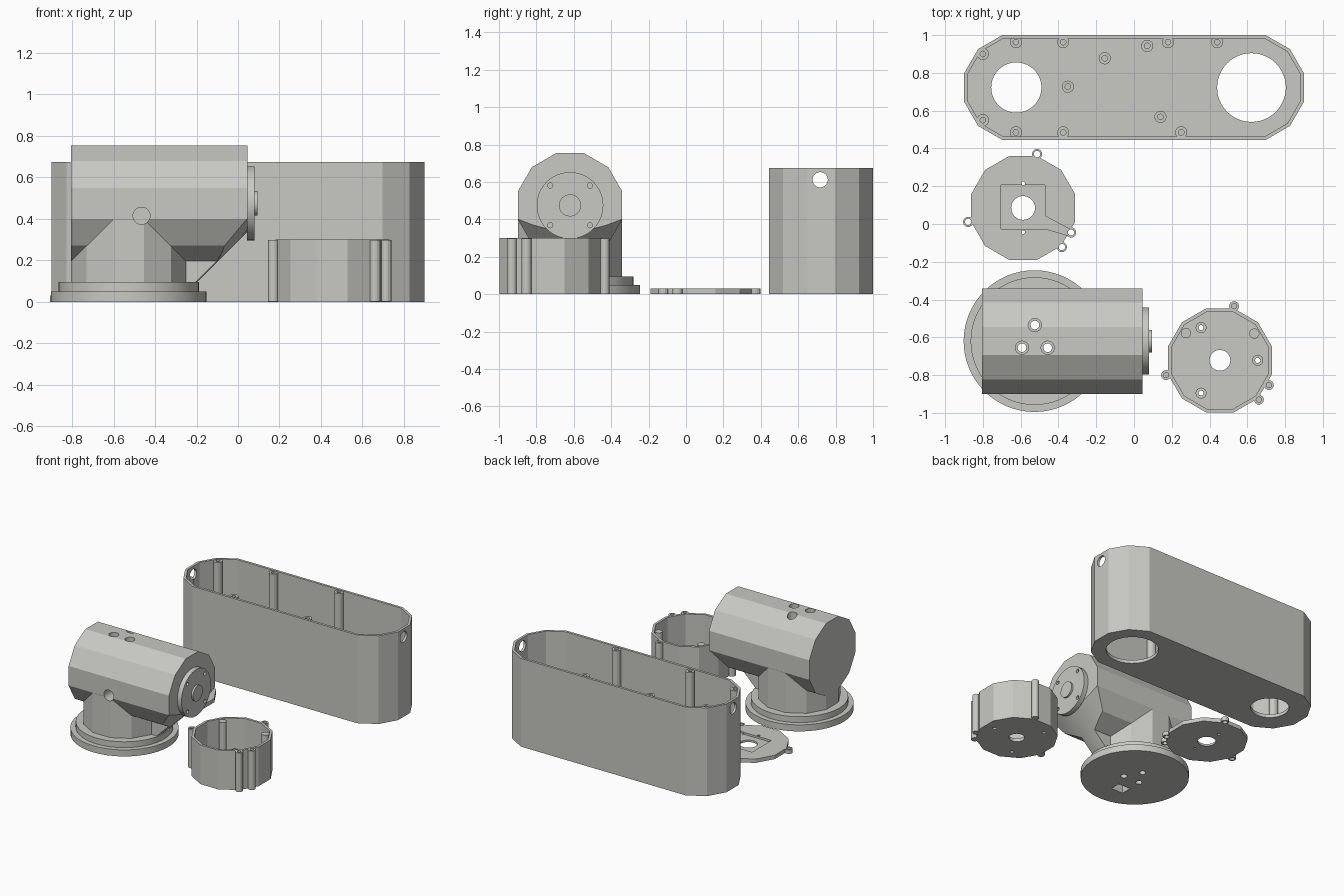
import bpy, bmesh, math
from mathutils import Matrix, Vector

if "Cube" in bpy.data.objects:
    bpy.data.objects.remove(bpy.data.objects["Cube"])

grey = bpy.data.materials.new("warm grey")
grey.diffuse_color = (0.58, 0.58, 0.55, 1)
grey.use_nodes = True
grey.node_tree.nodes["Principled BSDF"].inputs["Base Color"].default_value = grey.diffuse_color


def prism(name, pts, z0, z1, top_scale=1.0):
    """Extrude a counter-clockwise outline from z0 to z1."""
    bm = bmesh.new()
    low = [bm.verts.new((x, y, z0)) for x, y in pts]
    high = [bm.verts.new((x * top_scale, y * top_scale, z1)) for x, y in pts]
    bm.faces.new(low[::-1])
    bm.faces.new(high)
    n = len(pts)
    for i in range(n):
        j = (i + 1) % n
        bm.faces.new((low[i], low[j], high[j], high[i]))
    me = bpy.data.meshes.new(name)
    bm.to_mesh(me)
    bm.free()
    me.materials.append(grey)
    ob = bpy.data.objects.new(name, me)
    bpy.context.collection.objects.link(ob)
    return ob


def ring(r, n, x=0, y=0, a0=0.0):
    return [(x + r * math.cos(a0 + math.tau * i / n),
             y + r * math.sin(a0 + math.tau * i / n)) for i in range(n)]


def cyl(x, y, z0, z1, r, n=24, name="cutter"):
    return prism(name, ring(r, n, x, y), z0, z1)


def dodecagon(apothem, x=0, y=0):
    return ring(apothem / math.cos(math.pi / 12), 12, x, y, math.pi / 12)


def rect(x0, x1, y0, y1):
    return [(x0, y0), (x1, y0), (x1, y1), (x0, y1)]


def along(ob, axis, pos):
    """Turn a z-built part so that z points along the axis, then place it."""
    q = Vector((0, 0, 1)).rotation_difference(Vector(axis))
    ob.data.transform(Matrix.Translation(pos) @ q.to_matrix().to_4x4())
    return ob


def combine(target, tools, op):
    for t in tools:
        m = target.modifiers.new("bool", 'BOOLEAN')
        m.operation, m.object, m.solver = op, t, 'EXACT'
        bpy.context.view_layer.objects.active = target
        bpy.ops.object.modifier_apply(modifier=m.name)
        bpy.data.objects.remove(t)


def add(target, *tools):
    combine(target, tools, 'UNION')


def cut(target, *tools):
    combine(target, tools, 'DIFFERENCE')


def finish(ob):
    bpy.ops.object.select_all(action='DESELECT')
    ob.select_set(True)
    bpy.context.view_layer.objects.active = ob
    bpy.ops.object.shade_smooth_by_angle(angle=math.radians(22))


# ---- Long case: open capsule tray
CY = 0.7225


def capsule(apothem):
    right = [p for p in dodecagon(apothem, 0.6225, CY) if p[0] > 0.6225]
    right.sort(key=lambda p: p[1])
    return right + [(-x, y) for x, y in reversed(right)]


case = prism("long_case", capsule(0.2775), 0, 0.675)
cut(case, prism("cutter", capsule(0.259), 0.025, 0.8))
tall = [(-0.80, 0.90), (-0.80, 0.55), (-0.375, 0.963), (-0.375, 0.485),
        (0.18, 0.963), (0.25, 0.485)]
short = [(-0.625, 0.963), (-0.625, 0.485), (0.44, 0.963), (0.07, 0.943),
         (-0.155, 0.877), (-0.35, 0.727), (0.14, 0.567)]
for posts, top in ((tall, 0.67), (short, 0.10)):
    add(case, *[cyl(x, y, 0.008, top, 0.032, 16) for x, y in posts])
    cut(case, *[cyl(x, y, max(0.03, top - 0.15), top + 0.1, 0.015, 12) for x, y in posts])
cut(case, cyl(-0.623, CY, -0.1, 0.1, 0.133, 40), cyl(0.622, CY, -0.1, 0.1, 0.182, 48))
# round cable holes in both ends
cut(case, *[along(cyl(0, 0, -0.1, 0.1, 0.041), (1, 0, 0), (s * 0.9, CY - 0.005, 0.612))
            for s in (-1, 1)])
finish(case)

# ---- Flat cover plate with ears
PX, PY = -0.587, 0.085
plate = prism("cover_plate", dodecagon(0.275, PX, PY), 0, 0.03)
ears = [(-0.513, 0.37), (-0.878, 0.011), (-0.333, -0.045), (-0.382, -0.122)]
add(plate, *[cyl(x, y, 0.0, 0.031, 0.027, 16) for x, y in ears])
cut(plate, prism("cutter", rect(PX - 0.117, PX + 0.117, PY - 0.112, PY + 0.121), 0.015, 0.1))
cut(plate, prism("cutter", [(-0.48, -0.022), (-0.352, -0.06), (-0.335, -0.03), (-0.48, 0.047)],
                 0.0155, 0.1))
cut(plate, cyl(PX, PY, -0.1, 0.1, 0.063, 32))
cut(plate, *[cyl(PX, y, -0.1, 0.1, 0.01, 12) for y in (-0.043, 0.215)])
cut(plate, *[cyl(x, y, -0.1, 0.1, 0.017, 16) for x, y in ears])
finish(plate)

# ---- Round cup with screw posts
UX, UY = 0.455, -0.722
cup = prism("round_cup", dodecagon(0.275, UX, UY), 0, 0.30)
ears = [(0.53, -0.435), (0.17, -0.80), (0.714, -0.853), (0.661, -0.93)]
add(cup, *[cyl(x, y, 0.001, 0.299, 0.026, 16) for x, y in ears])
cut(cup, prism("cutter", dodecagon(0.257, UX, UY), 0.025, 0.5))
short = [(UX + 0.2 * math.cos(a), UY + 0.2 * math.sin(a))
         for a in (0, math.tau / 3, -math.tau / 3)]
add(cup, *[cyl(x, y, 0.008, 0.295, 0.027, 16) for x, y in ((0.275, -0.578), (0.637, -0.58))])
add(cup, *[cyl(x, y, 0.008, 0.08, 0.029, 16) for x, y in short])
cut(cup, *[cyl(x, y, 0.1, 0.5, 0.014, 12) for x, y in ears])
cut(cup, *[cyl(x, y, -0.1, 0.5, 0.014, 12) for x, y in short])
cut(cup, cyl(UX, UY, -0.1, 0.1, 0.055, 32))
finish(cup)

# ---- Pedestal housing: horizontal barrel trimmed by a 45 degree cone
HX, HY, HZ = -0.527, -0.62, 0.475
housing = along(prism("pedestal_housing", dodecagon(0.279), 0, 0.85), (1, 0, 0),
                (-0.805, HY, HZ))
rib = prism("rib", rect(HX, 0.0, HY - 0.07, HY + 0.07), 0.06, 0.3)
add(housing, rib)
cone = prism("cone", ring(0.285, 48, a0=math.pi / 48), 0.05, 0.9, 1.135 / 0.285)
cone.data.transform(Matrix.Translation((HX, HY, 0)))
combine(housing, [cone], 'INTERSECT')
add(housing, prism("column", dodecagon(0.2775, HX, HY), 0.02, HZ))
add(housing, cyl(HX, HY, 0.03, 0.095, 0.338, 64), cyl(HX, HY, 0, 0.05, 0.375, 64))
# bolt holes through the barrel with wider mouths
for x, y in ((-0.525, -0.535), (-0.593, -0.655), (-0.457, -0.655)):
    cut(housing, cyl(x, y, -0.1, 0.9, 0.023, 16), cyl(x, y, 0.6, 0.9, 0.035))
# front hole, underside slot and edge hole
cut(housing, along(cyl(0, 0, 0, 0.25, 0.041), (0, 1, 0), (-0.465, -0.95, 0.415)))
cut(housing, prism("cutter", rect(-0.60, -0.50, -0.84, -0.76), -0.1, 0.06))
finish(housing)

# ---- Motor flange with four screw holes and a hub
flange = along(cyl(0, 0, 0, 0.037, 0.178, 48, "flange"), (1, 0, 0), (0.043, HY, HZ))
cut(flange, *[along(cyl(0, 0, 0, 0.1, 0.014, 12), (1, 0, 0),
                    (0.05, HY + sy * 0.106, HZ + sz * 0.106))
              for sy in (-1, 1) for sz in (-1, 1)])
finish(flange)
hub = along(cyl(0, 0, 0, 0.025, 0.059, 32, "hub"), (1, 0, 0), (0.07, HY, HZ))
finish(hub)
